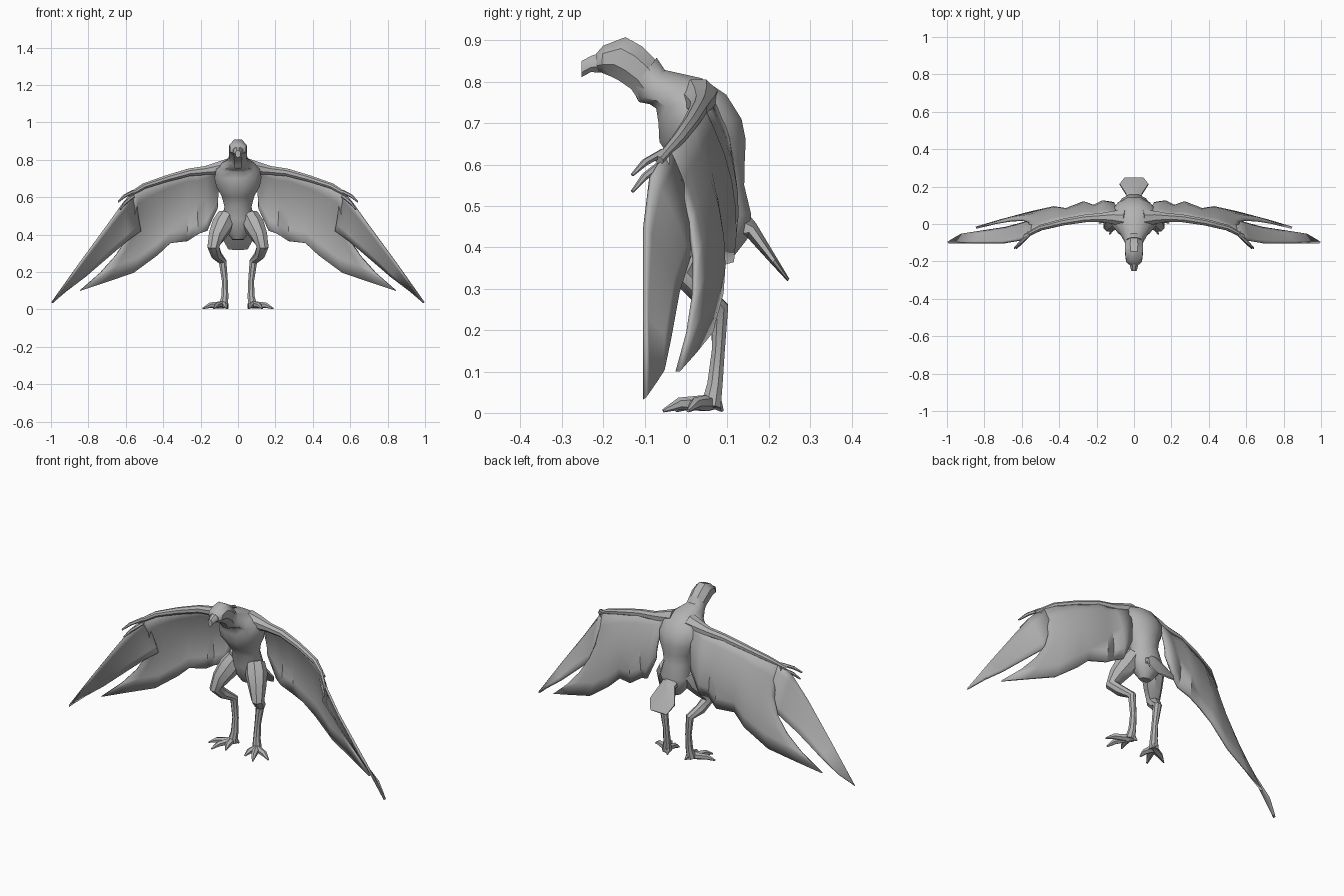
import bpy
import bmesh
import math
from mathutils import Vector

cube = bpy.data.objects.get("Cube")
if cube:
    bpy.data.objects.remove(cube, do_unlink=True)

grey = bpy.data.materials.new("plain grey")
grey.use_nodes = True
grey.diffuse_color = (0.45, 0.45, 0.45, 1)
grey.node_tree.nodes["Principled BSDF"].inputs["Base Color"].default_value = grey.diffuse_color


def build(name, rows, closed, mirror=1, thickness=0.0):
    """Skin rows of points into a capped tube or an open sheet."""
    bm = bmesh.new()
    grid = [[bm.verts.new((p[0] * mirror, p[1], p[2])) for p in row] for row in rows]
    count = len(grid[0])
    for low, high in zip(grid, grid[1:]):
        for i in range(count if closed else count - 1):
            j = (i + 1) % count
            bm.faces.new((low[i], low[j], high[j], high[i]))
    if closed:
        bm.faces.new(grid[0])
        bm.faces.new(grid[-1])
    bmesh.ops.recalc_face_normals(bm, faces=bm.faces[:])
    mesh = bpy.data.meshes.new(name)
    bm.to_mesh(mesh)
    bm.free()
    mesh.materials.append(grey)
    obj = bpy.data.objects.new(name, mesh)
    bpy.context.collection.objects.link(obj)
    if thickness:
        solid = obj.modifiers.new("thickness", "SOLIDIFY")
        solid.thickness = thickness
        solid.offset = 0
    bpy.ops.object.select_all(action="DESELECT")
    bpy.context.view_layer.objects.active = obj
    obj.select_set(True)
    bpy.ops.object.shade_smooth_by_angle(angle=math.radians(40))
    return obj


def ring(centre, across, depth, sides):
    turns = [math.tau * (i + 0.5) / sides for i in range(sides)]
    return [centre + across * math.cos(a) + depth * math.sin(a) for a in turns]


def profile_loft(name, sections, sides=12):
    """Sections are front y, front z, back y, back z and half width."""
    rows = []
    for fy, fz, by, bz, width in sections:
        front, back = Vector((0, fy, fz)), Vector((0, by, bz))
        rows.append(ring((front + back) / 2, Vector((width, 0, 0)), (back - front) / 2, sides))
    return build(name, rows, True)


def limb(name, path, mirror=1, sides=8, lateral=(1, 0, 0)):
    """Tapered tube through points of x, y, z and radius."""
    points = [Vector(p[:3]) for p in path]
    rows = []
    for i, point in enumerate(points):
        along = (points[min(i + 1, len(points) - 1)] - points[max(i - 1, 0)]).normalized()
        across = Vector(lateral)
        across = (across - along * across.dot(along)).normalized()
        depth = along.cross(across)
        rows.append(ring(point, across * path[i][3], depth * path[i][3], sides))
    return build(name, rows, True, mirror)


def membrane(name, columns, mirror, steps=6):
    """Sheet whose columns curve through a leading, a middle and a trailing point."""
    rows = []
    for lead, middle, trail in columns:
        a, b, c = Vector(lead), Vector(middle), Vector(trail)
        row = []
        for i in range(steps + 1):
            t = i / steps
            row.append(a * (2 * t - 1) * (t - 1) + b * 4 * t * (1 - t) + c * t * (2 * t - 1))
        rows.append(row)
    return build(name, rows, False, mirror, 0.012)


# Trunk, from pelvis to neck
profile_loft("torso", [
    (.06, .375, .11, .37, .03), (.03, .42, .15, .42, .07),
    (.01, .48, .16, .48, .09), (.005, .55, .143, .55, .075),
    (-.03, .60, .145, .61, .09), (-.068, .655, .148, .66, .12),
    (-.07, .70, .138, .71, .13), (-.075, .735, .10, .77, .12),
    (-.09, .745, .04, .81, .085), (-.115, .75, -.05, .83, .055),
    (-.13, .78, -.07, .86, .048)])

# Head and blunt beak
profile_loft("head", [
    (-.115, .75, -.05, .83, .05), (-.135, .78, -.075, .86, .05),
    (-.165, .80, -.105, .89, .053), (-.185, .81, -.145, .912, .05),
    (-.205, .82, -.2, .89, .046), (-.215, .825, -.217, .87, .03)], 8)
profile_loft("beak", [
    (-.2, .82, -.2, .875, .03), (-.23, .822, -.23, .864, .022),
    (-.252, .81, -.252, .852, .015)], 8)

# Fan-shaped tail
profile_loft("tail", [
    (.08, .40, .14, .50, .05), (.145, .425, .17, .46, .045),
    (.205, .36, .22, .375, .083), (.245, .318, .25, .324, .055)], 8)

for side, mirror in (("left", 1), ("right", -1)):
    # Arm along the leading edge of the wing
    limb(side + "_arm", [
        (.05, .03, .76, .05), (.11, .035, .752, .038), (.17, .035, .743, .026),
        (.26, .03, .733, .022), (.38, .01, .70, .019), (.5, -.02, .66, .016),
        (.585, -.065, .61, .011)], mirror, lateral=(0, 1, 0))

    # Two thin fingers at the wrist
    for number, tip in enumerate([(.64, -.13, .575), (.63, -.13, .535)]):
        base = Vector((.56, -.055, .63 - .025 * number))
        end = Vector(tip)
        knuckle = base.lerp(end, .6) + Vector((0, 0, .008))
        limb(f"{side}_finger_{number + 1}", [
            (*base, .01), (*knuckle, .009), (*end, .004)], mirror, 6, (0, 1, 0))

    # Main wing sheet ending in the lower long feather
    membrane(side + "_wing", [
        ((.08, .05, .78), (.10, .10, .66), (.11, .11, .54)),
        ((.17, .035, .76), (.17, .11, .59), (.165, .115, .42)),
        ((.22, .033, .752), (.22, .09, .57), (.21, .09, .405)),
        ((.27, .03, .747), (.27, .105, .56), (.27, .11, .365)),
        ((.38, .01, .71), (.37, .07, .53), (.36, .075, .355)),
        ((.44, -.005, .69), (.43, .075, .49), (.43, .085, .29)),
        ((.5, -.02, .67), (.50, .045, .44), (.56, .06, .195)),
        ((.55, -.045, .64), (.56, .035, .41), (.71, .02, .145)),
        ((.57, -.055, .62), (.595, .02, .375), (.845, -.02, .10))], mirror)

    # Upper long feather with a slanted tip
    membrane(side + "_long_feather", [
        ((.55, -.045, .64), (.54, 0, .53), (.52, .025, .42)),
        ((.61, -.085, .57), (.60, -.03, .47), (.59, .005, .37)),
        ((.7, -.1, .445), (.69, -.06, .38), (.685, -.02, .29)),
        ((.85, -.1, .24), (.84, -.08, .21), (.82, -.04, .175)),
        ((.995, -.1, .035), (.955, -.075, .07), (.92, -.055, .10))], mirror)

    # Bent leg: thigh, knee, hock and shin
    limb(side + "_leg", [
        (.06, .07, .50, .05), (.085, .045, .45, .058), (.115, .01, .39, .046),
        (.132, -.01, .335, .034), (.115, .035, .29, .029), (.082, .082, .255, .022),
        (.07, .078, .15, .017), (.07, .07, .07, .02), (.078, .06, .015, .026)], mirror)

    # Clawed toes and heel
    tips = {"inner": (.06, -.025), "middle": (.13, -.055), "outer": (.188, .005), "heel": (.055, .088)}
    for toe, (x, y) in tips.items():
        base = Vector((.08, .055, .024))
        tip = Vector((x, y, .005))
        knuckle = base.lerp(tip, .65)
        knuckle.z = .022
        limb(f"{side}_{toe}_toe", [
            (*base, .02), (*knuckle, .015), (*tip, .004)], mirror, 6, (.6, .8, .1) if toe == "outer" else (1, .3, 0))
